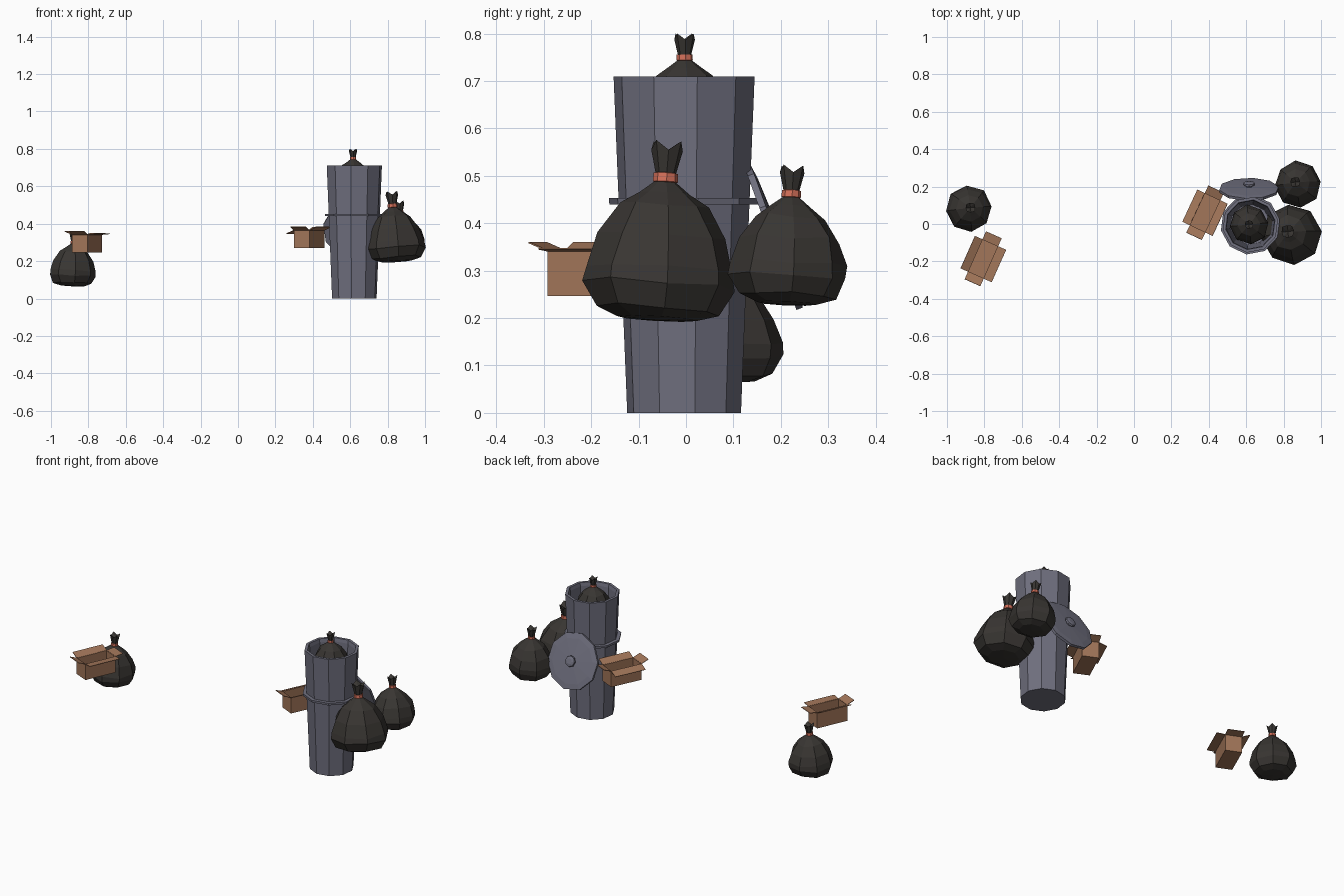
import bpy, bmesh, math, random
from mathutils import Matrix, Vector, Euler

if "Cube" in bpy.data.objects:
    bpy.data.objects.remove(bpy.data.objects["Cube"])

random.seed(4)


def mat(name, rgb):
    m = bpy.data.materials.new(name)
    m.diffuse_color = (*rgb, 1)
    m.use_nodes = True
    m.node_tree.nodes["Principled BSDF"].inputs["Base Color"].default_value = m.diffuse_color
    return m


METAL = mat("metal", (0.16, 0.16, 0.21))
PLASTIC = mat("bag_plastic", (0.04, 0.036, 0.032))
TIE = mat("tie_red", (0.65, 0.16, 0.1))
CARD = mat("cardboard", (0.36, 0.18, 0.1))


def finish(name, bm, m, matrix):
    bmesh.ops.recalc_face_normals(bm, faces=bm.faces)
    me = bpy.data.meshes.new(name)
    bm.to_mesh(me)
    bm.free()
    me.materials.append(m)
    ob = bpy.data.objects.new(name, me)
    ob.matrix_world = matrix
    bpy.context.collection.objects.link(ob)
    return ob


def lathe(name, profile, sides, m, matrix, phase=0.0, closed=False, jitter=None):
    """Spin a (radius, height) profile; radius 0 makes a pole."""
    bm = bmesh.new()
    rings = []
    for i, (r, z) in enumerate(profile):
        if r == 0:
            rings.append([bm.verts.new((0, 0, z))] * sides)
            continue
        ring = []
        for k in range(sides):
            a = phase + 2 * math.pi * k / sides
            dr, dz = jitter(i, k) if jitter else (1, 0)
            ring.append(bm.verts.new((r * dr * math.cos(a), r * dr * math.sin(a), z + dz)))
        rings.append(ring)
    pairs = list(zip(rings, rings[1:]))
    if closed:
        pairs.append((rings[-1], rings[0]))
    for a, b in pairs:
        for k in range(sides):
            n = (k + 1) % sides
            quad = list(dict.fromkeys([a[k], a[n], b[n], b[k]]))
            bm.faces.new(quad)
    return finish(name, bm, m, matrix)


def bag(name, base, tie, scale, phase=0.1):
    """Tied rubbish bag standing from base point toward its tie."""
    axis = Vector(tie) - Vector(base)
    mx = (Matrix.Translation(base) @ Vector((0, 0, 1)).rotation_difference(axis).to_matrix().to_4x4()
          @ Matrix.Scale(scale, 4))

    def wobble(i, k):
        return (random.uniform(0.96, 1.03), random.uniform(-0.006, 0.006) if 1 < i < 7 else 0)

    lathe(name, [(0, 0), (0.085, 0.004), (0.135, 0.022), (0.163, 0.075), (0.16, 0.11),
                 (0.138, 0.18), (0.095, 0.243), (0.055, 0.273), (0.022, 0.298), (0, 0.298)],
          8, PLASTIC, mx, phase, jitter=wobble)
    lathe(name + "_tie", [(0.021, 0.296), (0.027, 0.298), (0.026, 0.316), (0.02, 0.318)],
          8, TIE, mx, phase, closed=True)

    # gathered, jagged top
    def jag(i, k):
        return (1.12, 0.012) if i == 2 and k % 2 else (1, -0.008 if i == 2 else 0)
    lathe(name + "_tuft", [(0.021, 0.312), (0.029, 0.345), (0.034, 0.373), (0, 0.352)],
          8, PLASTIC, mx, phase, jitter=jag)


def box(name, centre, angle, flaps):
    """Open carton with four folded-out flaps; flaps = lift in degrees (+u, -u, +v, -v)."""
    L, W, H, F = 0.095, 0.046, 0.095, 0.047
    bm = bmesh.new()
    c = [(-L, -W), (L, -W), (L, W), (-L, W)]
    lo = [bm.verts.new((x, y, 0)) for x, y in c]
    hi = [bm.verts.new((x, y, H)) for x, y in c]
    bm.faces.new(lo)
    for k in range(4):
        bm.faces.new((lo[k], lo[(k + 1) % 4], hi[(k + 1) % 4], hi[k]))
    mx = Matrix.Translation(centre) @ Matrix.Rotation(math.radians(angle), 4, 'Z')
    body = finish(name, bm, CARD, mx)
    bm = bmesh.new()
    for (i, j, d), lift in zip([(1, 2, (1, 0)), (3, 0, (-1, 0)), (2, 3, (0, 1)), (0, 1, (0, -1))], flaps):
        t = math.radians(lift)
        off = Vector((d[0] * math.cos(t), d[1] * math.cos(t), math.sin(t))) * F
        p, q = Vector((*c[i], H)), Vector((*c[j], H))
        bm.faces.new([bm.verts.new(v) for v in (p, q, q + off, p + off)])
    flap = finish(name + "_flaps", bm, CARD, mx)
    for ob in (body, flap):
        s = ob.modifiers.new("thickness", 'SOLIDIFY')
        s.thickness = 0.003
        s.offset = -1 if ob is body else 0


# Rubbish can with open top and a band round the middle
can = Matrix.Translation((0.622, -0.004, 0))
PH = math.radians(10.7)
lathe("can_body", [(0, 0), (0.121, 0), (0.15, 0.71), (0.134, 0.71), (0.13, 0.69), (0.108, 0.02), (0, 0.02)],
      10, METAL, can, PH)
lathe("can_band", [(0.138, 0.44), (0.159, 0.44), (0.16, 0.453), (0.138, 0.453)],
      10, METAL, can, PH, closed=True)

# Lid leaning on the back of the can
lid = Matrix.Translation((0.615, 0.186, 0.37)) @ Euler((math.radians(-70), 0, 0)).to_matrix().to_4x4()
lathe("lid", [(0, -0.002), (0.15, -0.008), (0.161, -0.008), (0.161, 0.006), (0.13, 0.01), (0, 0.016)],
      10, METAL, lid, PH)
lathe("lid_knob", [(0.018, 0.01), (0.018, 0.022), (0.032, 0.026), (0.03, 0.036), (0.016, 0.04), (0, 0.04)],
      8, METAL, lid)

# Bags
bag("large_bag", (0.846, -0.06, 0.195), (0.826, -0.043, 0.5), 0.985)
bag("back_bag", (0.882, 0.212, 0.228), (0.866, 0.222, 0.46), 0.765)
bag("left_bag", (-0.885, 0.08, 0.065), (-0.876, 0.086, 0.3), 0.765)
bag("can_bag", (0.615, -0.003, 0.552), (0.615, -0.003, 0.75), 0.645)

# Cartons
box("right_box", (0.38, 0.06, 0.27), 65, (20, 22, -22, 25))
box("left_box", (-0.807, -0.187, 0.247), 66, (8, 22, 22, 5))
